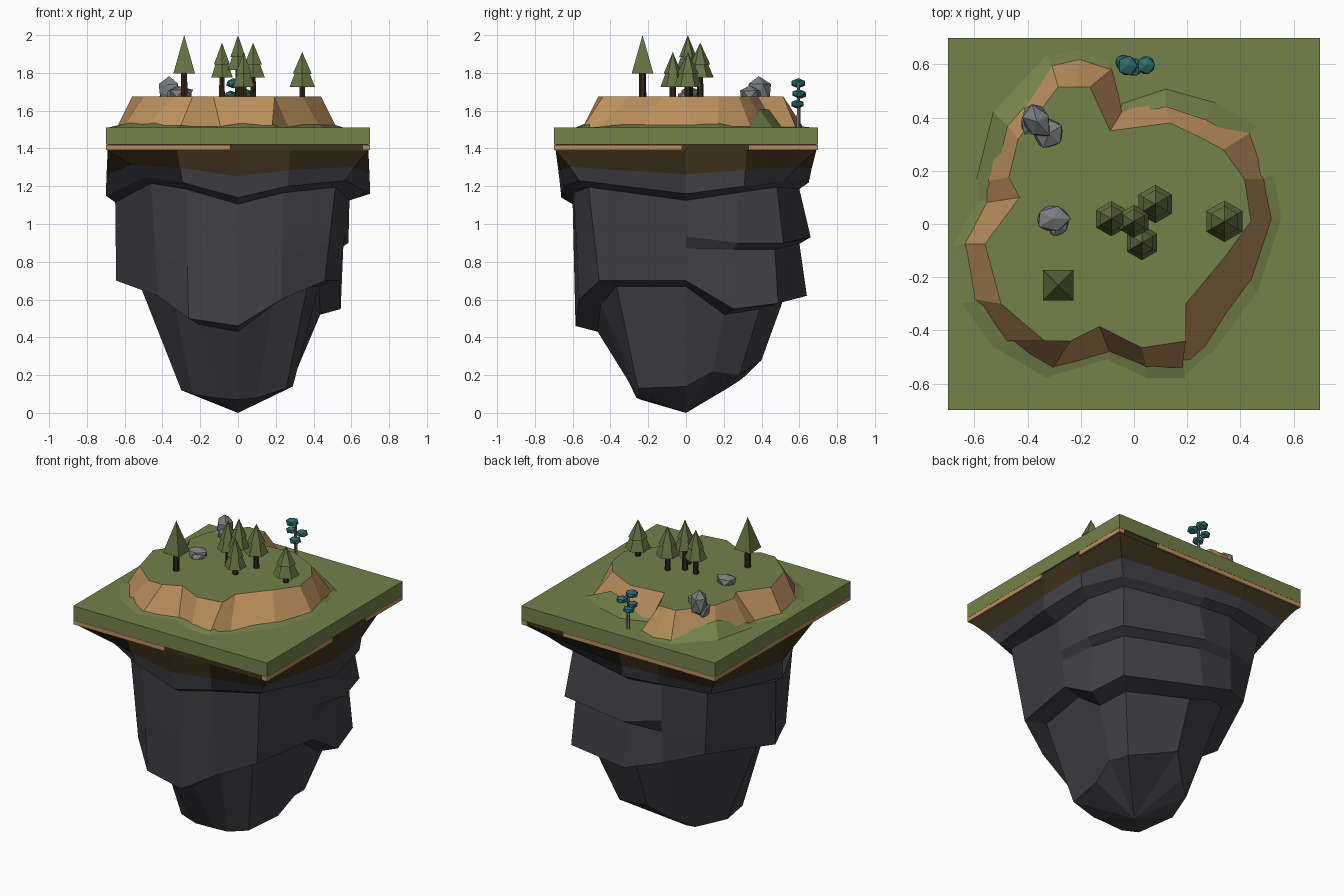
import bpy, bmesh, math, random
from mathutils import Vector, Matrix

if "Cube" in bpy.data.objects:
    bpy.data.objects.remove(bpy.data.objects["Cube"])

random.seed(4)


def mat(name, r, g, b):
    m = bpy.data.materials.new(name)
    m.diffuse_color = (r, g, b, 1)
    m.use_nodes = True
    m.node_tree.nodes["Principled BSDF"].inputs["Base Color"].default_value = m.diffuse_color
    return m


GRASS = mat("grass green", .175, .218, .068)
TAN = mat("sandy earth", .5, .28, .11)
DIRT = mat("dark soil", .05, .031, .012)
STONE = mat("dark stone", .053, .053, .063)
LEAF = mat("pine green", .13, .165, .055)
BARK = mat("brown bark", .033, .019, .01)
GREY = mat("grey boulder", .2, .205, .21)
TEAL = mat("teal leaves", .027, .15, .15)
PALE = mat("pale bark", .15, .165, .19)


def finish(name, bm, mats):
    bmesh.ops.recalc_face_normals(bm, faces=bm.faces[:])
    me = bpy.data.meshes.new(name)
    bm.to_mesh(me)
    bm.free()
    for m in mats:
        me.materials.append(m)
    ob = bpy.data.objects.new(name, me)
    bpy.context.collection.objects.link(ob)
    return ob


def box(name, lo, hi, m):
    bm = bmesh.new()
    size = [b - a for a, b in zip(lo, hi)]
    mid = [(a + b) / 2 for a, b in zip(lo, hi)]
    bmesh.ops.create_cube(bm, size=1, matrix=Matrix.Translation(mid) @ Matrix.Diagonal((*size, 1)))
    return finish(name, bm, [m])


def bridge(bm, a, b, index=0):
    """Quads between two closed rings."""
    n = len(a)
    for i in range(n):
        f = bm.faces.new((a[i], a[(i + 1) % n], b[(i + 1) % n], b[i]))
        f.material_index = index


def cone(bm, x, y, z0, z1, r0, r1, n, turn=0, index=0):
    m = Matrix.Translation((x, y, (z0 + z1) / 2)) @ Matrix.Rotation(turn, 4, 'Z')
    res = bmesh.ops.create_cone(bm, cap_ends=True, segments=n, radius1=r0, radius2=r1,
                                depth=z1 - z0, matrix=m)
    for f in {f for v in res["verts"] for f in v.link_faces}:
        f.material_index = index


# Floating rock columns: angle, upper lip (r, z), radius below it, middle lip (r, z; 0 = none),
# lower lip (r, z), foot (r, z)
COLUMNS = [
    (0, .70, 1.16, .59, 0, 0, .535, .70, .29, .14),
    (25, .73, 1.20, .64, .645, .90, .60, .55, .34, .22),
    (45, .74, 1.23, .68, .73, .90, .69, .58, .40, .20),
    (90, .65, 1.22, .60, .66, .93, .64, .62, .40, .28),
    (112, .70, 1.24, .64, 0, 0, .65, .70, .32, .18),
    (135, .84, 1.24, .74, 0, 0, .65, .76, .31, .13),
    (180, .70, 1.15, .65, 0, 0, .645, .70, .30, .12),
    (225, .69, 1.25, .65, 0, 0, .60, .62, .34, .10),
    (245, .70, 1.22, .65, 0, 0, .62, .50, .29, .08),
    (270, .66, 1.14, .60, 0, 0, .585, .46, .24, .07),
    (292, .70, 1.20, .64, 0, 0, .61, .60, .27, .08),
    (315, .80, 1.23, .73, 0, 0, .65, .70, .36, .13),
]
bm = bmesh.new()
rings = [[] for _ in range(10)]
for deg, r1, z1, s1, r2, z2, r3, z3, r4, z4 in COLUMNS:
    c, s = math.cos(math.radians(deg)), math.sin(math.radians(deg))
    rt = .69 / max(abs(c), abs(s))
    zs = z1 - .035
    if r2:
        mid = [(r2, z2), (r2 * .91, z2 - .035)]
    else:
        mid = [(s1 + (r3 - s1) * t, zs + (z3 - zs) * t) for t in (.45, .6)]
    profile = [(rt, 1.425), (rt, 1.39), (rt * .4 + r1 * .6, 1.39 * .45 + z1 * .55), (r1, z1),
               (s1, zs), *mid, (r3, z3), (r3 * .8, z3 - .03), (r4, z4)]
    for ring, (r, z) in zip(rings, profile):
        ring.append(bm.verts.new((r * c, r * s, z)))
for k in range(len(rings) - 1):
    bridge(bm, rings[k], rings[k + 1], 0 if k < 2 else 1)
bm.faces.new(rings[0])
foot = rings[-1]
tip = bm.verts.new((0, 0, 0))
for i in range(len(foot)):
    bm.faces.new((foot[i], foot[(i + 1) % len(foot)], tip)).material_index = 1
finish("floating_rock", bm, [DIRT, STONE])

# Turf slab and the sandy strips under its rim
box("turf_slab", (-.7, -.7, 1.42), (.7, .7, 1.512), GRASS)
STRIPS = [(-.7, -.7, -.04, -.66), (.66, -.7, .7, -.02), (.66, .33, .7, .7),
          (-.7, .66, .4, .7), (-.7, -.66, -.66, .66)]
for i, (x0, y0, x1, y1) in enumerate(STRIPS):
    box(f"sandy_strip_{i}", (x0, y0, 1.392), (x1, y1, 1.419), TAN)

# Plateau: foot outline and top outline in pairs
CLIFF = [
    (.525, .02, .44, .01), (.50, .17, .415, .17), (.44, .345, .335, .28), (.29, .43, .24, .33),
    (.11, .48, .135, .38), (-.04, .43, -.09, .35), (-.08, .585, -.165, .515),
    (-.20, .625, -.22, .515), (-.31, .60, -.285, .515), (-.50, .40, -.435, .32),
    (-.56, .16, -.47, .175), (-.56, .08, -.43, .10), (-.645, -.075, -.56, -.075),
    (-.615, -.28, -.50, -.30), (-.50, -.44, -.335, -.44), (-.31, -.55, -.24, -.44),
    (-.09, -.485, -.13, -.385), (.05, -.55, .03, -.465), (.18, -.55, .195, -.44),
    (.27, -.47, .195, -.30), (.44, -.24, .34, -.125),
]
bm = bmesh.new()
low = [bm.verts.new((a, b, 1.505)) for a, b, c, d in CLIFF]
high = [bm.verts.new((c, d, 1.675)) for a, b, c, d in CLIFF]
bridge(bm, low, high, 1)
bm.faces.new(high)
finish("plateau", bm, [GRASS, TAN])

# Grass creeping up the foot of the cliff in places
bm = bmesh.new()
outer, inner = [], []
for i, (a, b, c, d) in enumerate(CLIFF):
    outer.append(bm.verts.new((max(-.69, min(.69, a * 1.06)), max(-.69, min(.69, b * 1.06)), 1.511)))
    z = random.choice((1.52, 1.53, 1.54, 1.605))
    inner.append(bm.verts.new((a + (c - a) * .4, b + (d - b) * .4, z)))
bridge(bm, outer, inner)
finish("grass_skirt", bm, [GRASS])

# Two-tier pines: x, y, tip height, radius
PINES = [(.34, .01, 1.91, .078), (-.085, .02, 1.96, .066), (.08, .075, 1.96, .072),
         (.03, -.07, 1.91, .066), (0, .01, 2.0, .062)]
for i, (x, y, top, r) in enumerate(PINES):
    bm = bmesh.new()
    cone(bm, x, y, 1.66, top - .1, .018, .014, 6, index=1)
    cone(bm, x, y, top - .185, top - .09, r, r * .45, 6)
    cone(bm, x, y, top - .115, top, r * .74, 0, 6)
    finish(f"pine_{i}", bm, [LEAF, BARK])

# Plain pyramid tree
bm = bmesh.new()
cone(bm, -.285, -.23, 1.66, 1.82, .02, .018, 6, index=1)
cone(bm, -.285, -.23, 1.797, 2.0, .081, 0, 4, math.pi / 4)
finish("pyramid_tree", bm, [LEAF, BARK])

# Teal tree at the back edge
bm = bmesh.new()
cone(bm, 0, .595, 1.505, 1.74, .012, .008, 5, index=1)
for x, y, z, r in [(-.025, .595, 1.745, .042), (.045, .597, 1.69, .038),
                   (-.04, .607, 1.685, .034), (.0, .59, 1.635, .038)]:
    bmesh.ops.create_icosphere(bm, subdivisions=1, radius=r, matrix=Matrix.Translation((x, y, z))
                               @ Matrix.Diagonal((1, 1, .65, 1)))
finish("teal_tree", bm, [TEAL, PALE])


# Boulders: jittered icospheres (centre, half sizes, turn)
def boulder(name, lumps):
    bm = bmesh.new()
    for pos, size, turn in lumps:
        m = Matrix.Translation(pos) @ Matrix.Rotation(turn, 4, 'Z') @ Matrix.Diagonal((*size, 1))
        res = bmesh.ops.create_icosphere(bm, subdivisions=1, radius=1, matrix=m)
        for v in res["verts"]:
            v.co = Vector(pos) + (v.co - Vector(pos)) * random.uniform(.88, 1.1)
    finish(name, bm, [GREY])


boulder("tall_boulder", [((-.365, .385, 1.70), (.055, .075, .09), .5),
                         ((-.32, .34, 1.68), (.062, .06, .055), -.7),
                         ((-.39, .37, 1.65), (.04, .06, .05), .2)])
boulder("flat_boulder", [((-.305, .02, 1.69), (.07, .055, .042), 0),
                         ((-.285, -.005, 1.675), (.05, .042, .03), .6)])
